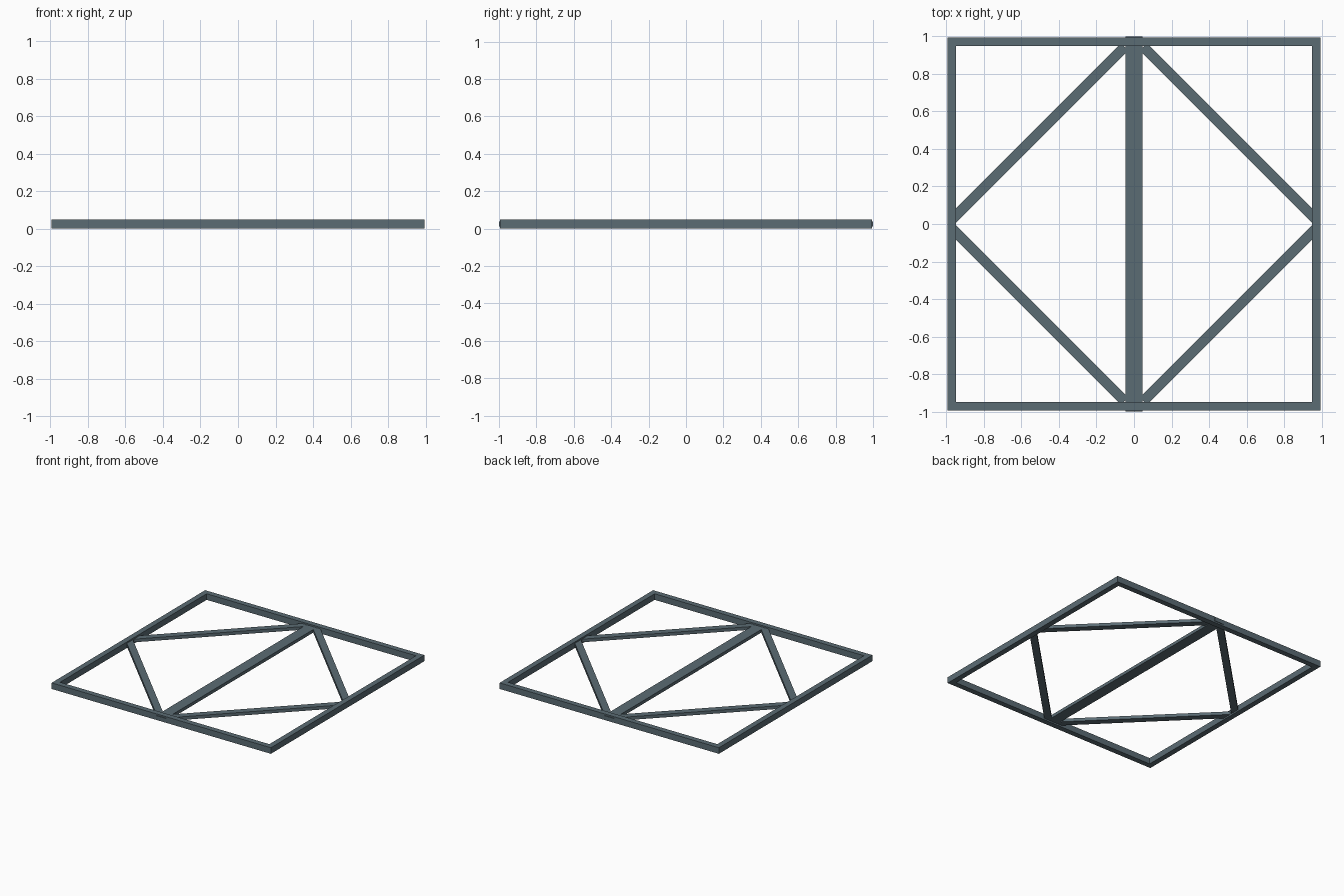
import bpy, math

if "Cube" in bpy.data.objects:
    bpy.data.objects.remove(bpy.data.objects["Cube"])

mat = bpy.data.materials.new("slate_grey")
mat.diffuse_color = (0.105, 0.15, 0.175, 1)
mat.use_nodes = True
mat.node_tree.nodes["Principled BSDF"].inputs["Base Color"].default_value = mat.diffuse_color

def bar(name, a, b, width, z0, z1):
    """Box bar running from a to b in plan."""
    dx, dy = b[0] - a[0], b[1] - a[1]
    bpy.ops.mesh.primitive_cube_add(size=1, location=((a[0]+b[0])/2, (a[1]+b[1])/2, (z0+z1)/2),
                                    rotation=(0, 0, math.atan2(dy, dx)))
    o = bpy.context.object
    o.name = name
    o.scale = (math.hypot(dx, dy), width, z1 - z0)
    o.data.materials.append(mat)

# outer frame
W, H, E = 0.045, 0.05, 0.995
m = E - W / 2
for s, n in ((-1, "left"), (1, "right")):
    bar(n + "_rail", (s*m, -E), (s*m, E), W, 0, H)
for s, n in ((-1, "front"), (1, "back")):
    bar(n + "_rail", (-E + W, s*m), (E - W, s*m), W, 0, H)

# centre beam, ends just proud of the frame
bar("centre_beam", (0, -1), (0, 1), 0.09, 0.012, 0.038)

# diagonal braces
for sx in (-1, 1):
    for sy in (-1, 1):
        bar("diagonal_brace", (sx*0.97, sy*0.025), (sx*0.05, sy*0.945), 0.055, 0.012, 0.038)
